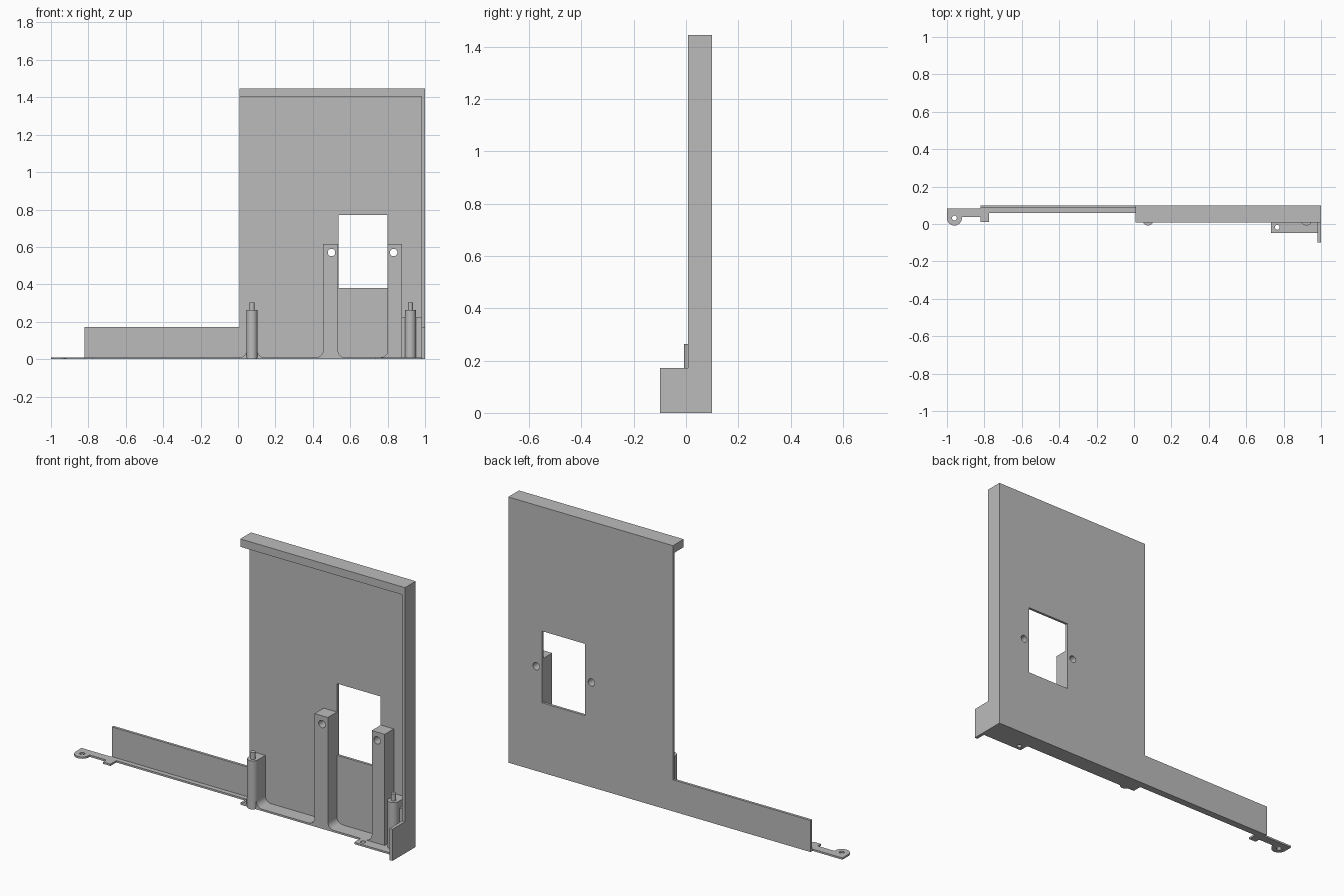
import bpy, bmesh, math
from mathutils import Vector

if "Cube" in bpy.data.objects:
    bpy.data.objects.remove(bpy.data.objects["Cube"], do_unlink=True)

grey = bpy.data.materials.new("plain grey")
grey.use_nodes = True
grey.diffuse_color = (0.5, 0.5, 0.5, 1)
grey.node_tree.nodes["Principled BSDF"].inputs["Base Color"].default_value = (0.5, 0.5, 0.5, 1)

# Each mapping turns a profile point (a, b) and a depth d into a position
AXES = {
    "x": lambda a, b, d: Vector((d, a, b)),
    "y": lambda a, b, d: Vector((a, d, b)),
    "z": lambda a, b, d: Vector((a, b, d)),
}
FRONT, INNER, BACK = 0.008, 0.086, 0.1
FLOOR, TOP, WALL = 0.01, 1.446, 0.982
STRIP_TOP, STRIP_LEFT, PANEL_LEFT = 0.172, -0.82, 0.008


def rect(a0, a1, b0, b1):
    return [(a0, b0), (a1, b0), (a1, b1), (a0, b1)]


def arc(cx, cy, r, start, end, n):
    angles = [math.radians(start + (end - start) * i / n) for i in range(n + 1)]
    return [(cx + r * math.cos(t), cy + r * math.sin(t)) for t in angles]


def circle(cx, cy, r, n=24):
    return arc(cx, cy, r, 0, 360, n)[:-1]


def prism(name, axis, d0, d1, outline, holes=(), smooth=False):
    """Extrude an outline with holes along an axis from d0 to d1."""
    place = AXES[axis]
    bm = bmesh.new()
    edges = []
    for loop in (outline, *holes):
        verts = [bm.verts.new(place(a, b, d0)) for a, b in loop]
        edges += [bm.edges.new((v, verts[i - 1])) for i, v in enumerate(verts)]
    if holes:
        bmesh.ops.triangle_fill(bm, edges=edges, use_beauty=True)
    else:
        bm.faces.new(bm.verts[:])
    moved = bmesh.ops.extrude_face_region(bm, geom=bm.faces[:], use_keep_orig=True)
    tops = [g for g in moved["geom"] if isinstance(g, bmesh.types.BMVert)]
    bmesh.ops.translate(bm, verts=tops, vec=place(0, 0, d1 - d0))
    bmesh.ops.recalc_face_normals(bm, faces=bm.faces[:])
    mesh = bpy.data.meshes.new(name)
    bm.to_mesh(mesh)
    bm.free()
    mesh.materials.append(grey)
    obj = bpy.data.objects.new(name, mesh)
    bpy.context.collection.objects.link(obj)
    if smooth:
        bpy.ops.object.select_all(action="DESELECT")
        obj.select_set(True)
        bpy.context.view_layer.objects.active = obj
        bpy.ops.object.shade_smooth_by_angle(angle=math.radians(30))
    return obj


# Back panel with the low strip, window and screw holes
SCREWS = {"left_post": (0.455, 0.535, 0.5), "right_post": (0.8, 0.878, 0.832)}
screw_holes = [circle(hx, 0.57, 0.02) for _, _, hx in SCREWS.values()]
prism("back_panel", "y", INNER, BACK,
      [(STRIP_LEFT, 0), (1, 0), (1, TOP), (PANEL_LEFT, TOP),
       (PANEL_LEFT, STRIP_TOP), (STRIP_LEFT, STRIP_TOP)],
      [rect(0.537, 0.798, 0.38, 0.77)] + screw_holes, smooth=True)

# Top lip and side wall with its forward flap
prism("top_lip", "y", FRONT, BACK, rect(PANEL_LEFT, 1, 1.403, TOP))
prism("side_wall", "x", WALL, 1,
      [(-0.1, 0), (BACK, 0), (BACK, TOP), (FRONT, TOP),
       (FRONT, STRIP_TOP), (-0.1, STRIP_TOP)])

# Floor pieces
prism("strip_floor", "z", 0, FLOOR, rect(STRIP_LEFT, PANEL_LEFT, 0.06, BACK))
prism("panel_floor", "z", 0, FLOOR, rect(PANEL_LEFT, 1, FRONT, BACK))
prism("floor_foot", "z", 0, FLOOR, rect(STRIP_LEFT, -0.775, 0.01, 0.08))
prism("right_mounting_tab", "z", 0, FLOOR, rect(0.733, WALL, -0.047, FRONT),
      [circle(0.766, -0.018, 0.013)], smooth=True)

# Left mounting ear with rounded end
ear = [(-0.8, 0.038), (-0.8, 0.083), (-1, 0.083)] + arc(-0.96, 0.032, 0.04, 180, 369, 20)
prism("left_mounting_ear", "z", 0, FLOOR, ear, [circle(-0.96, 0.032, 0.013)], smooth=True)

# Window posts
for (name, (x0, x1, hx)), hole in zip(SCREWS.items(), screw_holes):
    prism(name, "y", FRONT, INNER, rect(x0, x1, 0, 0.615), [hole], smooth=True)

# Rounded standoffs with pins
for side, x in (("left", 0.075), ("right", 0.922)):
    r, y = 0.029, 0.021
    outline = [(x + r, INNER), (x - r, INNER)] + arc(x, y, r, 180, 360, 20)
    prism(side + "_standoff", "z", 0, 0.264, outline, smooth=True)
    prism(side + "_pin", "z", 0.26, 0.302, circle(x, y, 0.013), smooth=True)
prism("corner_web", "y", 0.03, INNER, rect(0.875, WALL, 0, 0.225))

# Fillets where the floor meets the posts and standoffs
R = 0.036
for i, (x, direction) in enumerate(
        ((0.046, -1), (0.104, 1), (0.455, -1), (0.535, 1), (0.8, -1))):
    curve = arc(R, FLOOR + R, R, 180, 270, 8)
    shape = [(0, FLOOR)] + curve
    prism(f"floor_fillet_{i + 1}", "y", FRONT, INNER,
          [(x + direction * a, b) for a, b in shape], smooth=True)
